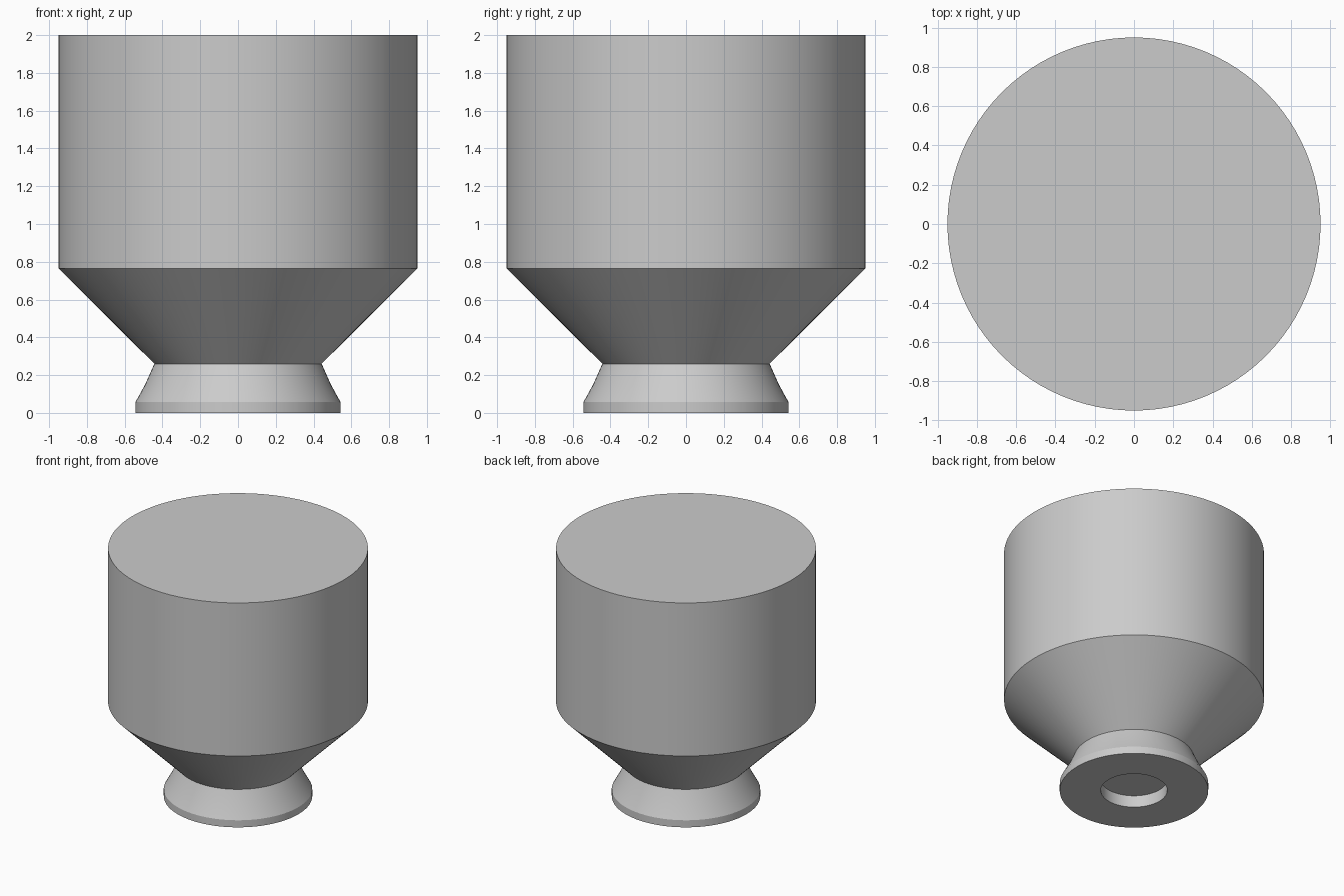
import bpy
import bmesh
import math

SIDES = 96

cube = bpy.data.objects.get("Cube")
if cube:
    bpy.data.objects.remove(cube, do_unlink=True)

grey = bpy.data.materials.new("plain grey")
grey.use_nodes = True
colour = (0.6, 0.6, 0.6, 1)
grey.diffuse_color = colour
grey.node_tree.nodes["Principled BSDF"].inputs["Base Color"].default_value = colour


def lathe(name, profile):
    """Spin a (radius, height) profile around the z axis."""
    bm = bmesh.new()
    verts = [bm.verts.new((r, 0, z)) for r, z in profile]
    edges = [bm.edges.new(pair) for pair in zip(verts, verts[1:])]
    bmesh.ops.spin(bm, geom=verts + edges, cent=(0, 0, 0), axis=(0, 0, 1),
                   angle=math.tau, steps=SIDES, use_duplicate=False)
    bmesh.ops.remove_doubles(bm, verts=bm.verts[:], dist=0.0005)
    bmesh.ops.recalc_face_normals(bm, faces=bm.faces[:])
    mesh = bpy.data.meshes.new(name)
    bm.to_mesh(mesh)
    bm.free()
    mesh.materials.append(grey)
    obj = bpy.data.objects.new(name, mesh)
    bpy.context.collection.objects.link(obj)
    bpy.ops.object.select_all(action="DESELECT")
    obj.select_set(True)
    bpy.context.view_layer.objects.active = obj
    bpy.ops.object.shade_smooth_by_angle(angle=math.radians(20))
    return obj


WAIST = (0.443, 0.26)

# Cylindrical drum with a tapered underside
lathe("drum", [WAIST, (0.95, 0.765), (0.95, 2), (0, 2)])

# Flared foot with a shallow round socket underneath
lathe("foot", [(0, 0.095), (0.243, 0.095), (0.243, 0), (0.543, 0),
               (0.543, 0.057), (0.492, 0.15), WAIST])
